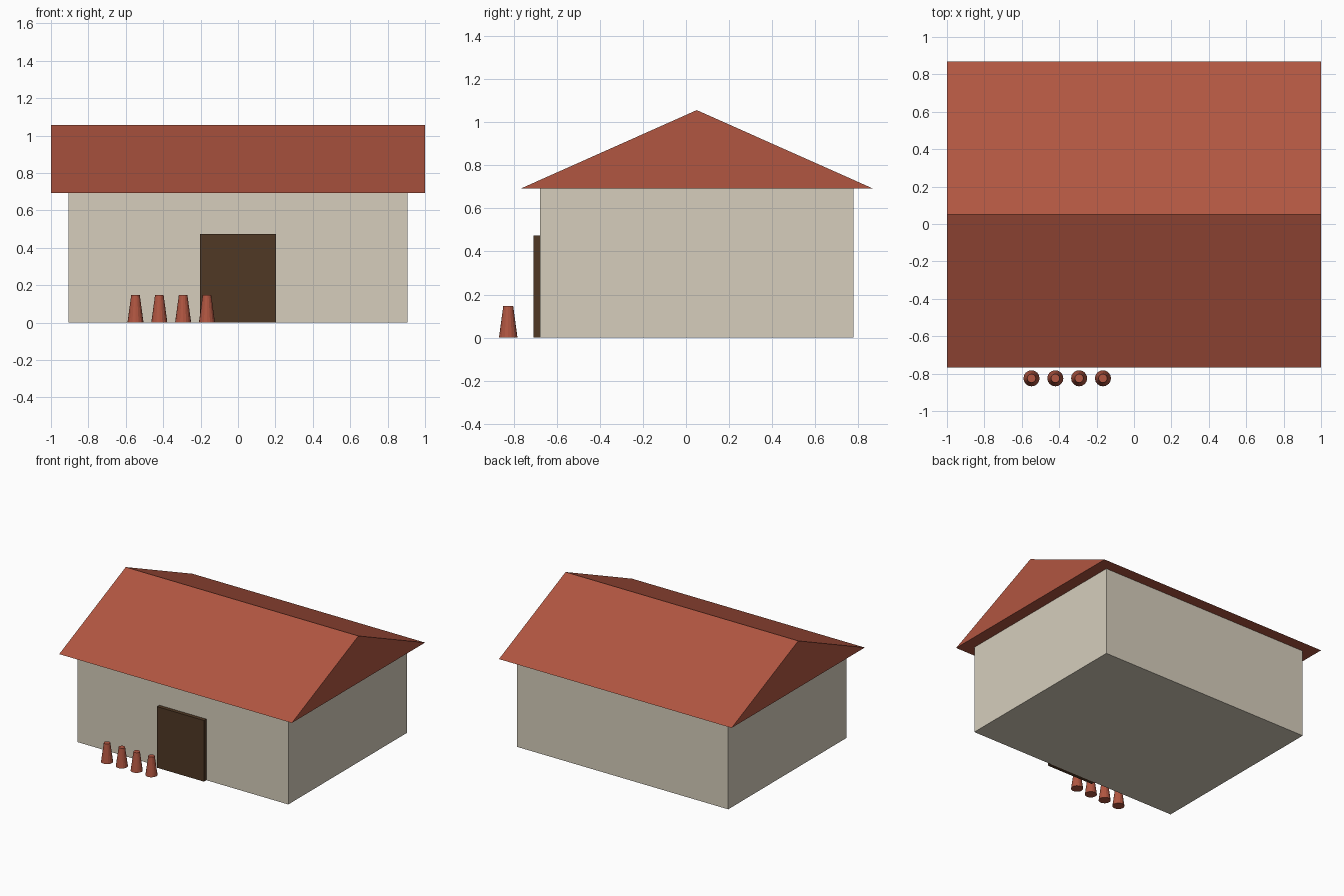
import bpy
import bmesh

if "Cube" in bpy.data.objects:
    bpy.data.objects.remove(bpy.data.objects["Cube"])


def srgb(r, g, b):
    def lin(c):
        c /= 255
        return c / 12.92 if c <= 0.04045 else ((c + 0.055) / 1.055) ** 2.4
    return (lin(r), lin(g), lin(b), 1.0)


def material(name, rgb):
    mat = bpy.data.materials.new(name)
    mat.diffuse_color = srgb(*rgb)
    mat.use_nodes = True
    mat.node_tree.nodes["Principled BSDF"].inputs["Base Color"].default_value = mat.diffuse_color
    return mat


plaster = material("plaster", (214, 206, 188))
terracotta = material("terracotta", (177, 86, 65))
dark_wood = material("dark_wood", (80, 57, 37))


def extrude_profile(name, profile, x0, x1, mat):
    """Extrude a closed (y, z) profile along x."""
    bm = bmesh.new()
    face = bm.faces.new([bm.verts.new((x0, y, z)) for y, z in profile])
    ext = bmesh.ops.extrude_face_region(bm, geom=[face])
    verts = [v for v in ext["geom"] if isinstance(v, bmesh.types.BMVert)]
    bmesh.ops.translate(bm, verts=verts, vec=(x1 - x0, 0, 0))
    bmesh.ops.recalc_face_normals(bm, faces=bm.faces)
    mesh = bpy.data.meshes.new(name)
    bm.to_mesh(mesh)
    bm.free()
    obj = bpy.data.objects.new(name, mesh)
    bpy.context.collection.objects.link(obj)
    mesh.materials.append(mat)
    return obj


def box_profile(y0, y1, z0, z1):
    return [(y0, z0), (y1, z0), (y1, z1), (y0, z1)]


EAVES = 0.692

# House body, gabled roof and door slab
extrude_profile("walls", box_profile(-0.678, 0.777, 0, EAVES), -0.907, 0.907, plaster)
extrude_profile("roof", [(-0.767, EAVES), (0.868, EAVES), (0.05, 1.056)], -1, 1, terracotta)
extrude_profile("door", box_profile(-0.707, -0.678, 0, 0.475), -0.202, 0.202, dark_wood)

# Row of tapered clay pots beside the door
for i in range(4):
    bpy.ops.mesh.primitive_cone_add(vertices=16, radius1=0.043, radius2=0.023, depth=0.147,
                                    location=(-0.548 + i * 0.1273, -0.825, 0.0735))
    pot = bpy.context.object
    pot.name = f"clay_pot_{i + 1}"
    pot.data.materials.append(terracotta)
